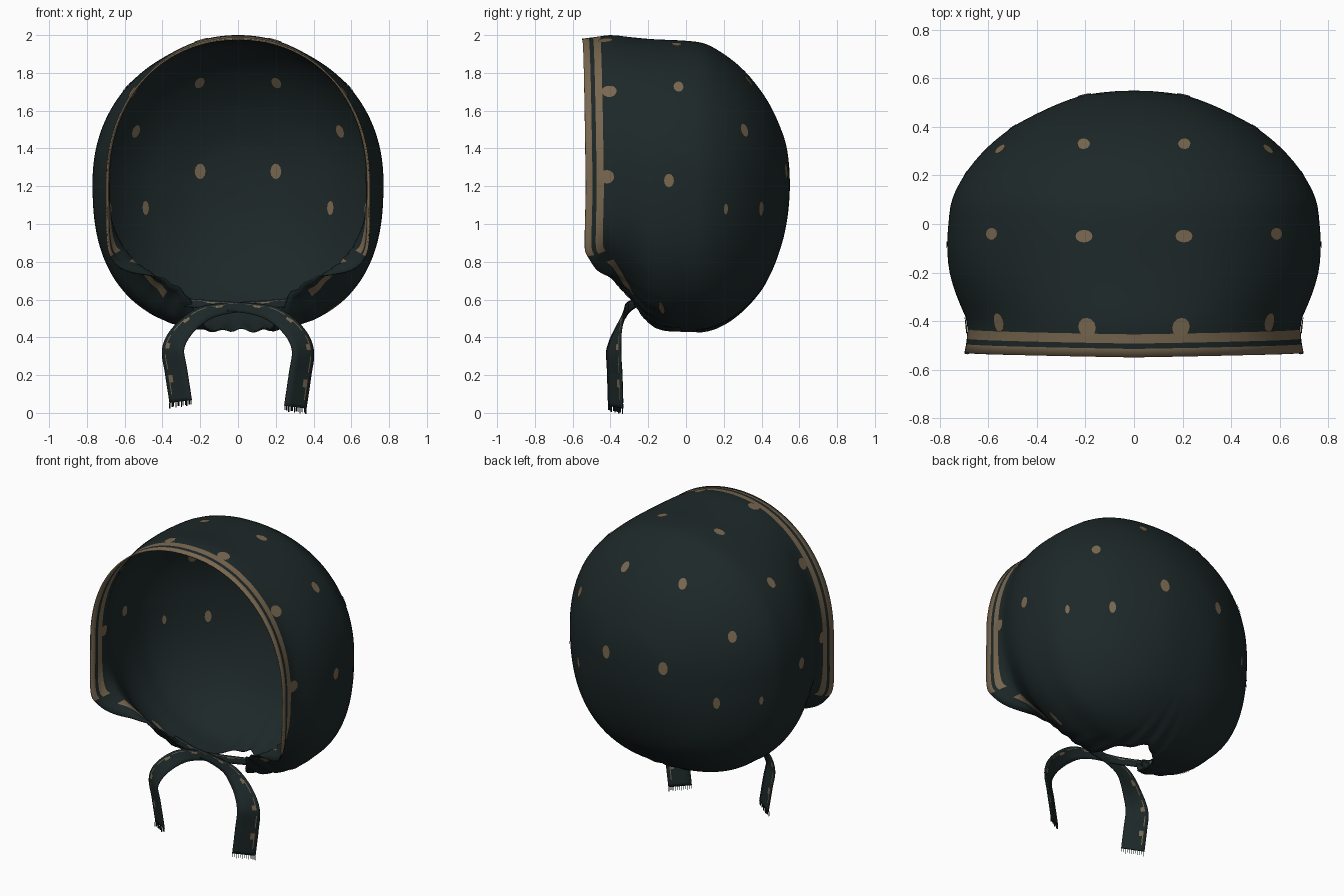
import bpy, bmesh, math
from mathutils import Vector

cube = bpy.data.objects.get("Cube")
if cube:
    bpy.data.objects.remove(cube)


def material(name, colour):
    mat = bpy.data.materials.new(name)
    mat.use_nodes = True
    mat.diffuse_color = (*colour, 1)
    mat.node_tree.nodes["Principled BSDF"].inputs["Base Color"].default_value = (*colour, 1)
    mat.node_tree.nodes["Principled BSDF"].inputs["Roughness"].default_value = 0.9
    return mat


CLOTH = material("dark green cloth", (0.0125, 0.0212, 0.0218))
GOLD = material("dull gold print", (0.190, 0.137, 0.080))


def smooth(t):
    t = min(1, max(0, t))
    return t * t * (3 - 2 * t)


def curve(keys, x):
    """Smooth cubic through sorted (x, value) keys, held at both ends."""
    if x <= keys[0][0]:
        return keys[0][1]
    if x >= keys[-1][0]:
        return keys[-1][1]
    i = next(k for k in range(len(keys) - 1) if x <= keys[k + 1][0])

    def slope(k):
        a, b = keys[max(k - 1, 0)], keys[min(k + 1, len(keys) - 1)]
        return (b[1] - a[1]) / (b[0] - a[0])
    (x0, v0), (x1, v1) = keys[i], keys[i + 1]
    h = x1 - x0
    t = (x - x0) / h
    return (v0 * (1 + 2 * t) * (1 - t) ** 2 + v1 * t * t * (3 - 2 * t)
            + h * t * (1 - t) * (slope(i) * (1 - t) - slope(i + 1) * t))


def finish(bm, name, mats, thickness=0.0):
    mesh = bpy.data.meshes.new(name)
    bm.to_mesh(mesh)
    bm.free()
    obj = bpy.data.objects.new(name, mesh)
    bpy.context.collection.objects.link(obj)
    for m in mats:
        mesh.materials.append(m)
    if thickness:
        mod = obj.modifiers.new("cloth thickness", "SOLIDIFY")
        mod.thickness = thickness
        mod.offset = -1
    bpy.ops.object.select_all(action="DESELECT")
    obj.select_set(True)
    bpy.context.view_layer.objects.active = obj
    bpy.ops.object.shade_smooth_by_angle(angle=math.radians(50))


# Cross-sections from front to back: y, half width, height above and below centre
MID, BACK = 1.22, 0.55
SECTIONS = [
    (-.56, .705, .76, .56), (-.48, .69, .77, .56), (-.40, .69, .78, .57),
    (-.30, .73, .77, .63), (-.20, .76, .76, .75), (-.10, .77, .755, .79),
    (0, .765, .75, .79), (.10, .75, .735, .785), (.20, .70, .68, .75),
    (.30, .62, .60, .68), (.40, .50, .48, .57), (.45, .41, .40, .48),
    (.50, .30, .29, .35), (.53, .21, .20, .23), (BACK, 0, 0, 0)]
SQUARES = [[(s[0], s[k] ** 2) for s in SECTIONS] for k in (1, 2, 3)]
# Where the hem lies, by degrees below the horizontal
HEM = [(-90, -.55), (0, -.53), (25, -.535), (28.5, -.53), (32, -.505), (44, -.43),
       (63, -.33), (71, -.25), (76, -.18), (80, 0), (90, .13)]


def below(ang):
    return -math.degrees(math.asin(math.sin(ang)))


def hem(ang):
    return curve(HEM, below(ang))


def radius(ang, y):
    """Distance of the cloth from the front-to-back axis."""
    w, up, down = (math.sqrt(max(curve(k, y), 1e-8)) for k in SQUARES)
    c, s = abs(math.cos(ang)), math.sin(ang)
    if s >= 0:
        n, d = 2.1, up
    else:
        n, d = 2.5 + 3 * smooth((-.38 - y) / .15), down
    r = ((c / w) ** n + (abs(s) / d) ** n) ** (-1 / n)
    # gathers towards the neck
    low = smooth((below(ang) - 38) / 30) * smooth(1 - (y - hem(ang)) / .35)
    return r + .008 * low * math.sin(ang * 46)


# Bonnet shell, woven from the crown at the back out to the hem
STEPS, ROWS = 240, 34
bm = bmesh.new()
crown = bm.verts.new((0, BACK, MID))
rings = []
for j in range(1, ROWS + 6):
    ring = []
    for i in range(STEPS):
        ang = 2 * math.pi * i / STEPS
        edge = hem(ang)
        if j <= ROWS:
            y = BACK - (BACK - edge - .15) * (j / ROWS) ** 1.7
        else:
            y = edge + (.12, .095, .057, .035, 0)[j - ROWS - 1]
        r = radius(ang, y)
        ring.append(bm.verts.new((r * math.cos(ang), y, MID + r * math.sin(ang))))
    rings.append(ring)
for i in range(STEPS):
    k = (i + 1) % STEPS
    bm.faces.new((crown, rings[0][i], rings[0][k]))
    deg = below(2 * math.pi * (i + .5) / STEPS)
    for j in range(len(rings) - 1):
        f = bm.faces.new((rings[j][i], rings[j + 1][i], rings[j + 1][k], rings[j][k]))
        # two printed stripes along the hem, partly lost in the gathers
        stripe = j in (ROWS + 1, ROWS + 3) and deg < 30
        f.material_index = int(stripe or (j == ROWS + 1 and 36 < deg < 57))
bmesh.ops.recalc_face_normals(bm, faces=bm.faces)
if sum(f.normal.dot(f.calc_center_median() - Vector((0, 0, MID))) for f in bm.faces) < 0:
    bmesh.ops.reverse_faces(bm, faces=bm.faces)
finish(bm, "bonnet_shell", [CLOTH, GOLD], .008)

# Printed dots as thin plates on both sides of the cloth
CORE = Vector((0, -.05, MID))


def on_cloth(direction, lift):
    lo, hi = 0.05, 1.3
    for _ in range(30):
        m = (lo + hi) / 2
        p = CORE + direction * m
        x, z = p.x, p.z - MID
        inside = p.y < BACK and math.hypot(x, z) < radius(math.atan2(z, x), p.y)
        lo, hi = (m, hi) if inside else (lo, m)
    return CORE + direction * (lo + lift)


# Position, half width and half height of each dot on the left half
SMALL, BAND = (.026, .036), (.038, .036)
DOTS = [((.205, -.05, 1.95), SMALL), ((.58, -.04, 1.72), SMALL),
        ((.77, -.09, 1.23), SMALL), ((.212, .34, 1.77), SMALL),
        ((.56, .315, 1.50), SMALL), ((.205, .53, 1.28), (.03, .042)),
        ((.49, .39, 1.085), (.02, .038)), ((.69, .21, 1.08), (.013, .028)),
        ((.19, -.418, 1.96), BAND), ((.58, -.418, 1.72), BAND),
        ((.69, -.418, 1.25), BAND), ((.50, -.13, .55), (.014, .055))]
bm = bmesh.new()


def dot(place, wide, tall):
    n = (Vector(place) - CORE).normalized()
    side = Vector((-n.y, n.x, 0)).normalized()
    rise = n.cross(side)
    for lift, turn in ((.004, 1), (-.013, -1)):
        vs = []
        for k in range(12):
            a = turn * k * math.pi / 6
            aim = on_cloth(n, 0) + side * wide * math.cos(a) + rise * tall * math.sin(a)
            vs.append(bm.verts.new(on_cloth((aim - CORE).normalized(), lift)))
        f = bm.faces.new(vs)
        f.normal_update()
        if f.normal.dot(n) * turn < 0:
            f.normal_flip()


for (x, y, z), size in DOTS:
    for sx in (-1, 1):
        dot((sx * x, y, z), *size)
finish(bm, "printed_dots", [GOLD])

# Neck ties: crossed ribbons with a printed edge line, specks and frayed ends
TIE = [(-.28, -.26, .585, .022), (-.10, -.29, .568, .025), (.08, -.31, .55, .030),
       (.20, -.33, .515, .045), (.30, -.37, .43, .058), (.345, -.385, .33, .068),
       (.33, -.38, .20, .070), (.305, -.375, .03, .070)]
ACROSS = (-1, -.72, -.64, -.35, 0, .4, 1)
LENGTH = 56


def tie(name, sx, raise_end, forward):
    keys = [[(i, p[k]) for i, p in enumerate(TIE)] for k in range(4)]
    facing = Vector((.55, -.83, 0))

    def centre(t):
        p = Vector([curve(keys[k], t) for k in range(3)])
        p.y -= forward * smooth(t) * smooth(4 - t)
        p.z += raise_end * smooth((t - 4) / 3)
        return p

    def place(t, u):
        a, b = max(t - .05, 0), min(t + .05, len(TIE) - 1)
        across = (centre(b) - centre(a)).cross(facing).normalized()
        p = centre(t) + across * u * curve(keys[3], t)
        return Vector((p.x * sx, p.y, p.z))

    bm = bmesh.new()
    grid = [[bm.verts.new(place((len(TIE) - 1) * r / LENGTH, u)) for u in ACROSS]
            for r in range(LENGTH + 1)]
    for r in range(LENGTH):
        for c in range(len(ACROSS) - 1):
            f = bm.faces.new((grid[r][c], grid[r + 1][c], grid[r + 1][c + 1], grid[r][c + 1]))
            speck = c == 2 and r % 11 in (5, 6)
            f.material_index = int((c == 1 and r % 7 < 5) or speck)
    # frayed threads
    end = len(TIE) - 1
    for k in range(12):
        u = -.95 + k * 1.9 / 11
        a, b = place(end, u - .025), place(end, u + .025)
        drop = Vector((0, 0, -.022 - .007 * (k % 3 == 0)))
        bm.faces.new([bm.verts.new(p) for p in (a, b, b + drop, a + drop)])
    bmesh.ops.recalc_face_normals(bm, faces=bm.faces)
    finish(bm, name, [CLOTH, GOLD], .006)


tie("left_tie", 1, 0, .012)
tie("right_tie", -1, .03, 0)
